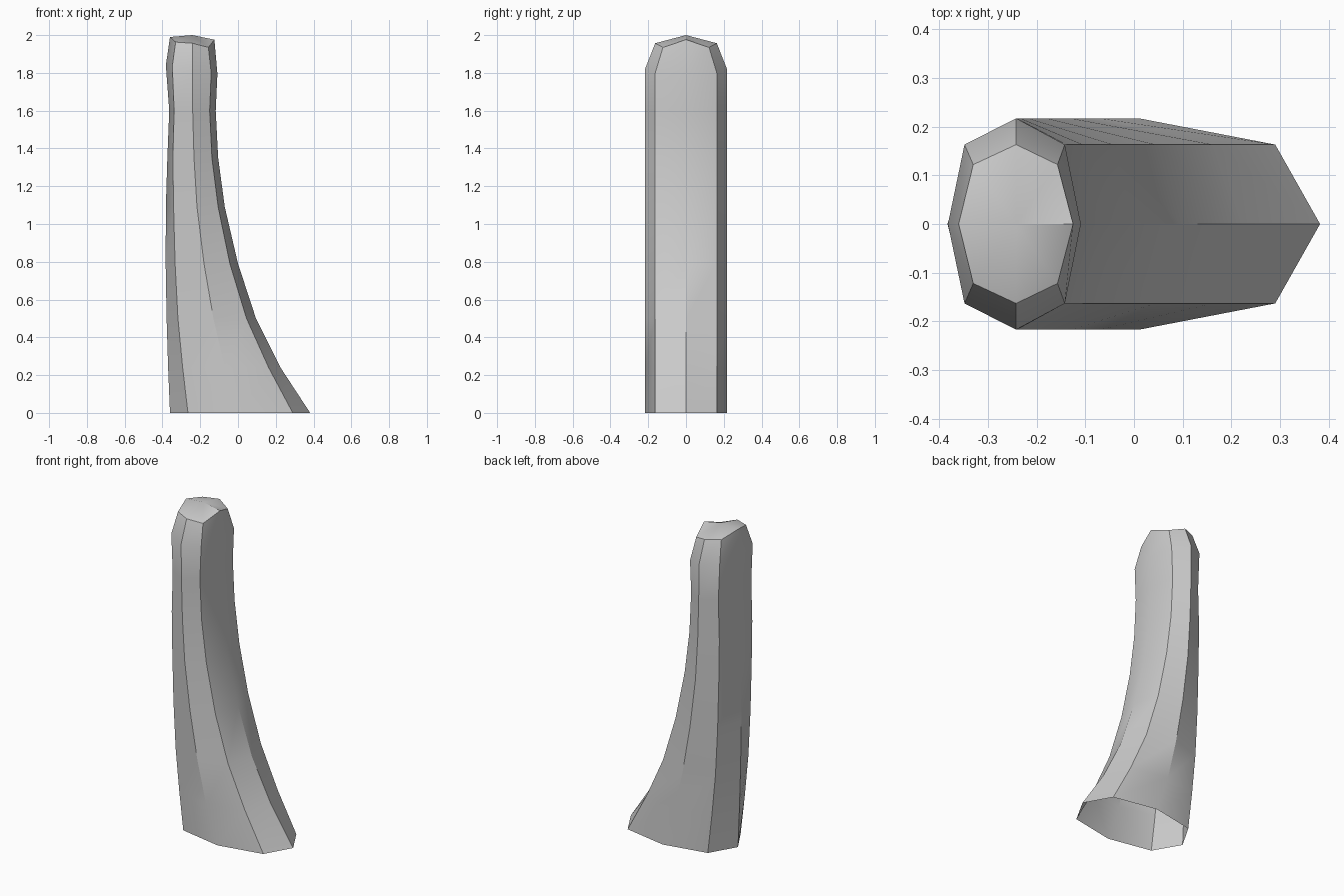
import bpy, bmesh, math

if "Cube" in bpy.data.objects:
    bpy.data.objects.remove(bpy.data.objects["Cube"])

# Rings of the eight-sided post: z, then x of the back tip, back corner,
# side middle, front corner, front tip
SIDE, CORNER = 0.217, 0.163
rings = [
    (0.00, -0.36, -0.265, 0.01, 0.29, 0.382),
    (0.24, -0.37, -0.293, -0.07, 0.162, 0.225),
    (0.50, -0.378, -0.318, -0.13, 0.045, 0.095),
    (0.79, -0.383, -0.333, -0.18, -0.043, 0.00),
    (1.09, -0.382, -0.341, -0.217, -0.105, -0.07),
    (1.35, -0.374, -0.345, -0.233, -0.138, -0.105),
    (1.60, -0.364, -0.338, -0.24, -0.15, -0.118),
]


def add_ring(bm, xs, zs, side, corner):
    """Eight verts, mirrored in y, counter-clockwise from the front tip."""
    a, b, c, d, e = zip(xs, zs)
    half = [(e, 0), (d, corner), (c, side), (b, corner), (a, 0)]
    loop = half + [(p, -y) for p, y in half[3:0:-1]]
    return [bm.verts.new((x, y, z)) for (x, z), y in loop]


def bridge(bm, lo, hi):
    n = len(lo)
    for i in range(n):
        j = (i + 1) % n
        bm.faces.new((lo[i], lo[j], hi[j], hi[i]))


bm = bmesh.new()
loops = [add_ring(bm, r[1:], [r[0]] * 5, SIDE, CORNER) for r in rings]

# Slightly tilted shoulder and inset top edge
loops.append(add_ring(bm, (-0.382, -0.348, -0.242, -0.142, -0.109),
                      (1.84, 1.835, 1.82, 1.80, 1.795), SIDE, CORNER))
loops.append(add_ring(bm, (-0.36, -0.33, -0.242, -0.157, -0.125),
                      (1.99, 1.963, 1.957, 1.935, 1.976), CORNER, 0.122))
for lo, hi in zip(loops, loops[1:]):
    bridge(bm, lo, hi)

# Shallow crowned cap; the bottom stays open
peak = bm.verts.new((-0.242, 0, 2.0))
top = loops[-1]
for i in range(8):
    bm.faces.new((top[i], top[(i + 1) % 8], peak))

mesh = bpy.data.meshes.new("curved_post")
bm.to_mesh(mesh)
bm.free()
post = bpy.data.objects.new("curved_post", mesh)
bpy.context.collection.objects.link(post)
bpy.context.view_layer.objects.active = post
post.select_set(True)
bpy.ops.object.shade_smooth_by_angle(angle=math.radians(30))
